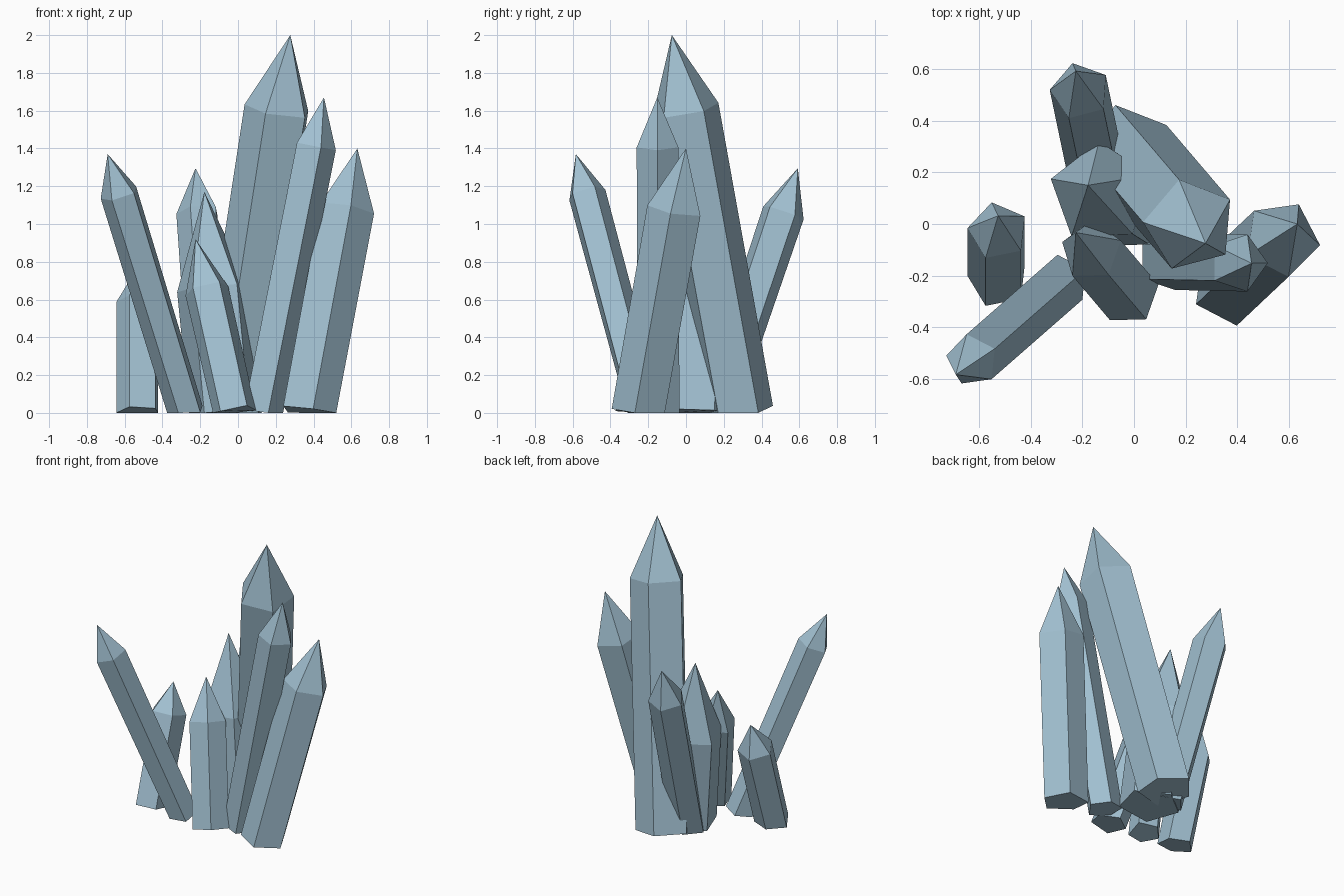
import bpy, bmesh, math
from mathutils import Vector

if "Cube" in bpy.data.objects:
    bpy.data.objects.remove(bpy.data.objects["Cube"])

mat = bpy.data.materials.new("pale_blue_crystal")
mat.diffuse_color = (0.36, 0.53, 0.64, 1)
mat.use_nodes = True
mat.node_tree.nodes["Principled BSDF"].inputs["Base Color"].default_value = mat.diffuse_color

SIDES = 5


def crystal(name, base, tip, shoulder, radius, turn):
    """Leaning five-sided prism with a pointed end, flattened where it meets the ground."""
    base, tip = Vector((*base, 0)), Vector(tip)
    axis = tip - base
    lean = Vector((0, 0, 1)).rotation_difference(axis)
    bm = bmesh.new()
    rings = []
    for centre in (base, base + axis * shoulder):
        ring = []
        for i in range(SIDES):
            a = math.radians(turn) + 2 * math.pi * i / SIDES
            p = centre + lean @ Vector((radius * math.cos(a), radius * math.sin(a), 0))
            p.z = max(p.z, 0)
            ring.append(bm.verts.new(p))
        rings.append(ring)
    low, high = rings
    point = bm.verts.new(tip)
    bm.faces.new(low[::-1])
    for i in range(SIDES):
        j = (i + 1) % SIDES
        bm.faces.new((low[i], low[j], high[j], high[i]))
        bm.faces.new((high[i], high[j], point))
    bmesh.ops.recalc_face_normals(bm, faces=bm.faces)
    mesh = bpy.data.meshes.new(name)
    bm.to_mesh(mesh)
    bm.free()
    mesh.materials.append(mat)
    bpy.context.collection.objects.link(bpy.data.objects.new(name, mesh))


# name, base centre, tip, shoulder fraction, radius, turn in degrees
crystal("main_crystal", (-0.03, 0.285), (0.277, -0.075, 2.0), 0.802, 0.184, 32)
crystal("left_leaning_crystal", (-0.275, -0.22), (-0.69, -0.583, 1.37), 0.847, 0.105, 28)
crystal("right_crystal", (0.372, -0.245), (0.632, 0.0, 1.40), 0.77, 0.152, -9)
crystal("inner_right_crystal", (0.125, -0.145), (0.455, -0.152, 1.67), 0.846, 0.116, 0)
crystal("back_crystal", (-0.135, 0.162), (-0.225, 0.592, 1.295), 0.82, 0.118, 33)
crystal("stout_middle_crystal", (-0.065, 0.08), (-0.178, 0.15, 1.17), 0.565, 0.202, 20)
crystal("front_crystal", (-0.02, -0.275), (-0.225, -0.033, 0.92), 0.71, 0.122, 18)
crystal("small_left_crystal", (-0.526, -0.213), (-0.526, 0.032, 0.78), 0.757, 0.119, 30)
